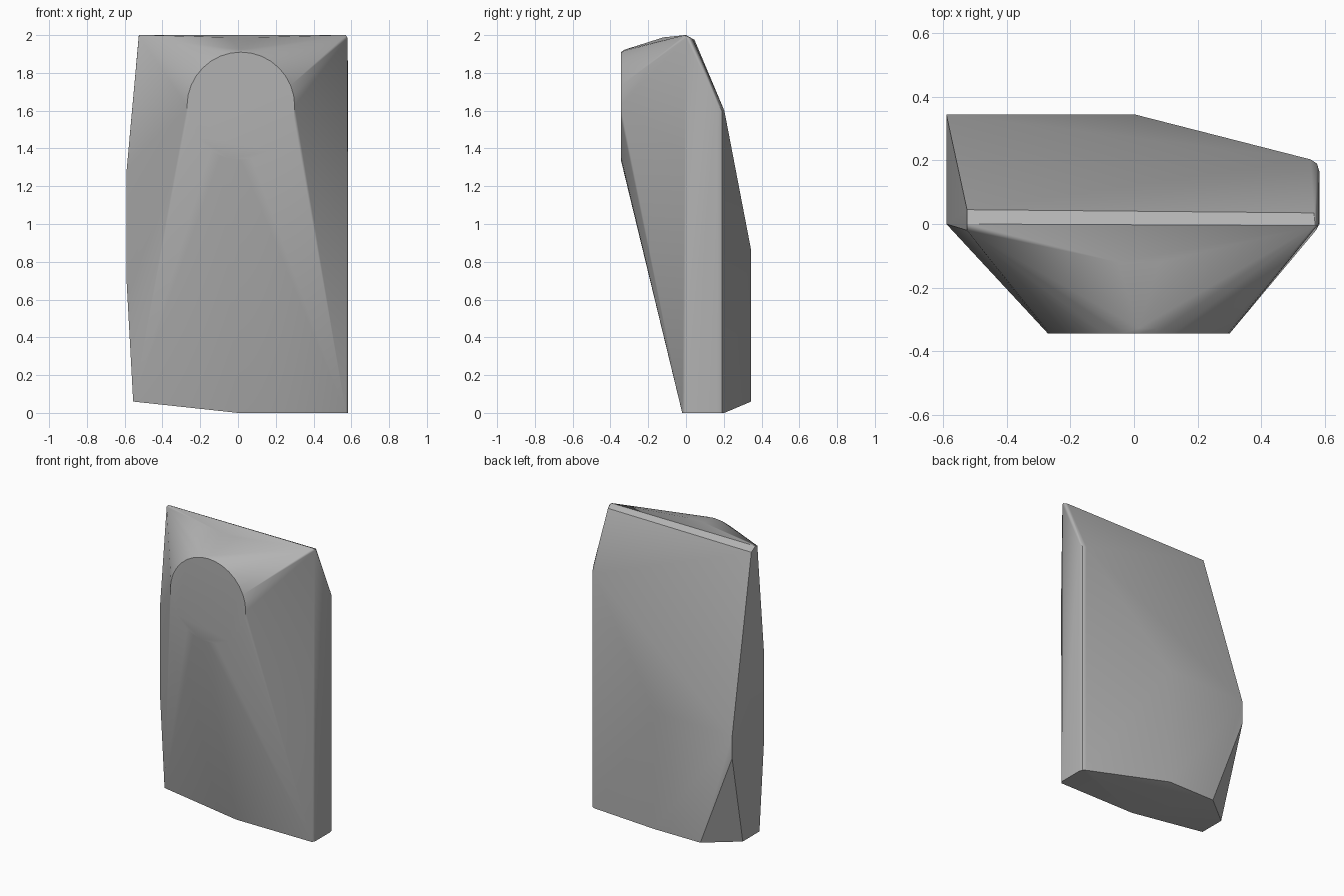
import bpy, bmesh
from math import cos, sin, tau, radians

cube = bpy.data.objects.get("Cube")
if cube:
    bpy.data.objects.remove(cube, do_unlink=True)

grey = bpy.data.materials.new("stone_grey")
grey.use_nodes = True
colour = (0.45, 0.45, 0.45, 1)
grey.diffuse_color = colour
grey.node_tree.nodes["Principled BSDF"].inputs["Base Color"].default_value = colour


def ring(radius, y, sides=32):
    """Upright circle of points around the front disc axis."""
    return [(0.015 + radius * cos(tau * i / sides), y,
             1.625 + radius * sin(tau * i / sides)) for i in range(sides)]


# Front disc with a softened rim
points = ring(0.285, -0.345) + ring(0.297, -0.328)

# Top ridge and the shallow brow in front of it
points += [(-0.525, -0.02, 1.995), (-0.525, 0.0, 2.0), (-0.525, 0.045, 1.975),
           (0.57, -0.005, 2.0), (0.58, 0.0, 1.985), (0.565, 0.035, 1.98),
           (-0.05, -0.12, 1.988), (0.08, -0.12, 1.988)]

# Left flank, with its chipped lower back corner
points += [(-0.59, 0.0, 0.7), (-0.59, 0.0, 1.28),
           (-0.59, 0.345, 0.7), (-0.59, 0.345, 0.85),
           (-0.555, 0.0, 0.06), (-0.555, 0.18, 0.06), (-0.35, 0.345, 0.06)]

# Back crease and the foot
points += [(0.0, 0.345, 0.06), (0.0, 0.345, 0.86), (0.0, -0.02, 0.0)]

# Right flank: rounded upright edges
for x, y, top in ((0.555, 0.203, 1.6), (0.575, 0.19, 1.6), (0.583, 0.165, 1.64)):
    points += [(x, y, 0.0), (x, y, top)]
points += [(0.572, -0.02, 0.0), (0.583, 0.0, 0.0)]

# Wrap everything in one faceted solid
bm = bmesh.new()
for p in points:
    bm.verts.new(p)
hull = bmesh.ops.convex_hull(bm, input=bm.verts)
loose = {g for g in hull["geom_interior"] if isinstance(g, bmesh.types.BMVert)}
bmesh.ops.delete(bm, geom=list(loose), context="VERTS")
bmesh.ops.dissolve_limit(bm, angle_limit=radians(0.8),
                         verts=bm.verts, edges=bm.edges)
bmesh.ops.recalc_face_normals(bm, faces=bm.faces)

mesh = bpy.data.meshes.new("standing_stone")
bm.to_mesh(mesh)
bm.free()
mesh.materials.append(grey)
stone = bpy.data.objects.new("standing_stone", mesh)
bpy.context.collection.objects.link(stone)

# Soft creases, crisp corners
bpy.context.view_layer.objects.active = stone
stone.select_set(True)
bpy.ops.object.shade_smooth_by_angle(angle=radians(32))
weighted = stone.modifiers.new("weighted_normals", "WEIGHTED_NORMAL")
weighted.keep_sharp = True
